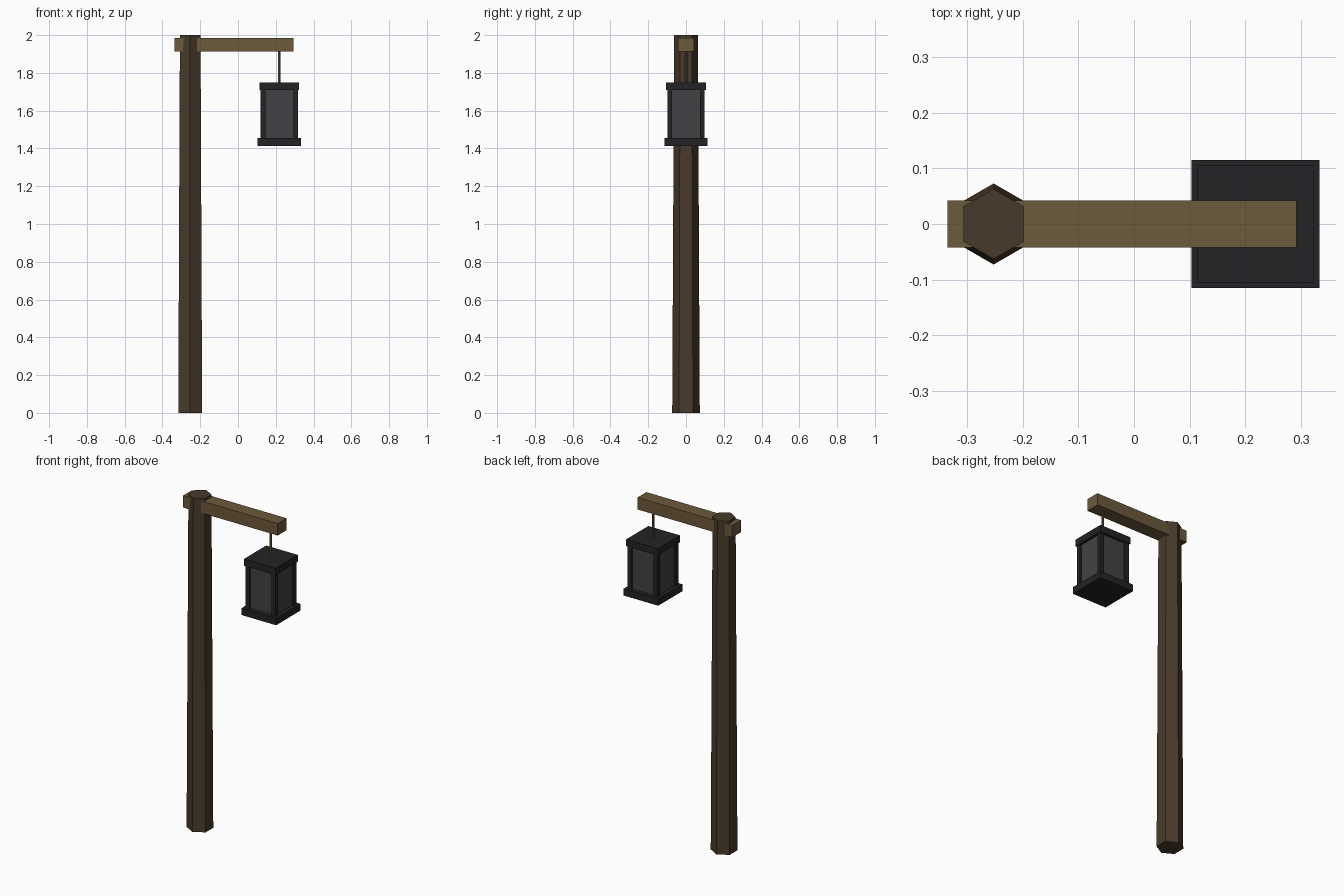
import bpy, math

if "Cube" in bpy.data.objects:
    bpy.data.objects.remove(bpy.data.objects["Cube"])


def material(name, rgb):
    m = bpy.data.materials.new(name)
    m.diffuse_color = (*rgb, 1)
    m.use_nodes = True
    m.node_tree.nodes["Principled BSDF"].inputs["Base Color"].default_value = m.diffuse_color
    return m


dark_wood = material("dark_wood", (0.065, 0.042, 0.024))
light_wood = material("light_wood", (0.15, 0.10, 0.045))
iron = material("iron", (0.017, 0.017, 0.019))
glass = material("glass", (0.055, 0.055, 0.06))
LX = 0.219  # lantern centre


def finish(name, mat):
    o = bpy.context.object
    o.name = name
    o.data.materials.append(mat)
    return o


def box(name, x, y, z, mat):
    """Box from (min, max) ranges."""
    r = (x, y, z)
    bpy.ops.mesh.primitive_cube_add(size=1, location=[(a + b) / 2 for a, b in r])
    o = finish(name, mat)
    o.scale = [b - a for a, b in r]
    return o


def slab(name, half, z, mat):
    """Square box centred on the lantern axis."""
    return box(name, (LX - half, LX + half), (-half, half), z, mat)


# Tapered hexagonal post, corners pointing along y
bpy.ops.mesh.primitive_cone_add(vertices=6, radius1=0.073, radius2=0.063,
                                depth=2, location=(-0.253, 0, 1))
finish("post", dark_wood)

# Cross arm running through the post
box("arm", (-0.336, 0.293), (-0.042, 0.042), (1.914, 1.986), light_wood)

# Hanging rod
bpy.ops.mesh.primitive_cylinder_add(vertices=6, radius=0.007, depth=0.19,
                                    location=(LX, 0, 1.835))
finish("hanging_rod", light_wood)

# Lantern
slab("lantern_base", 0.115, (1.414, 1.455), iron)
slab("lantern_cap", 0.105, (1.709, 1.75), iron)
slab("lantern_glass", 0.089, (1.45, 1.715), glass)
for sx in (-1, 1):
    for sy in (-1, 1):
        xs = sorted((LX + sx * 0.074, LX + sx * 0.099))
        ys = sorted((sy * 0.074, sy * 0.099))
        box("lantern_corner_bar", xs, ys, (1.45, 1.715), iron)
